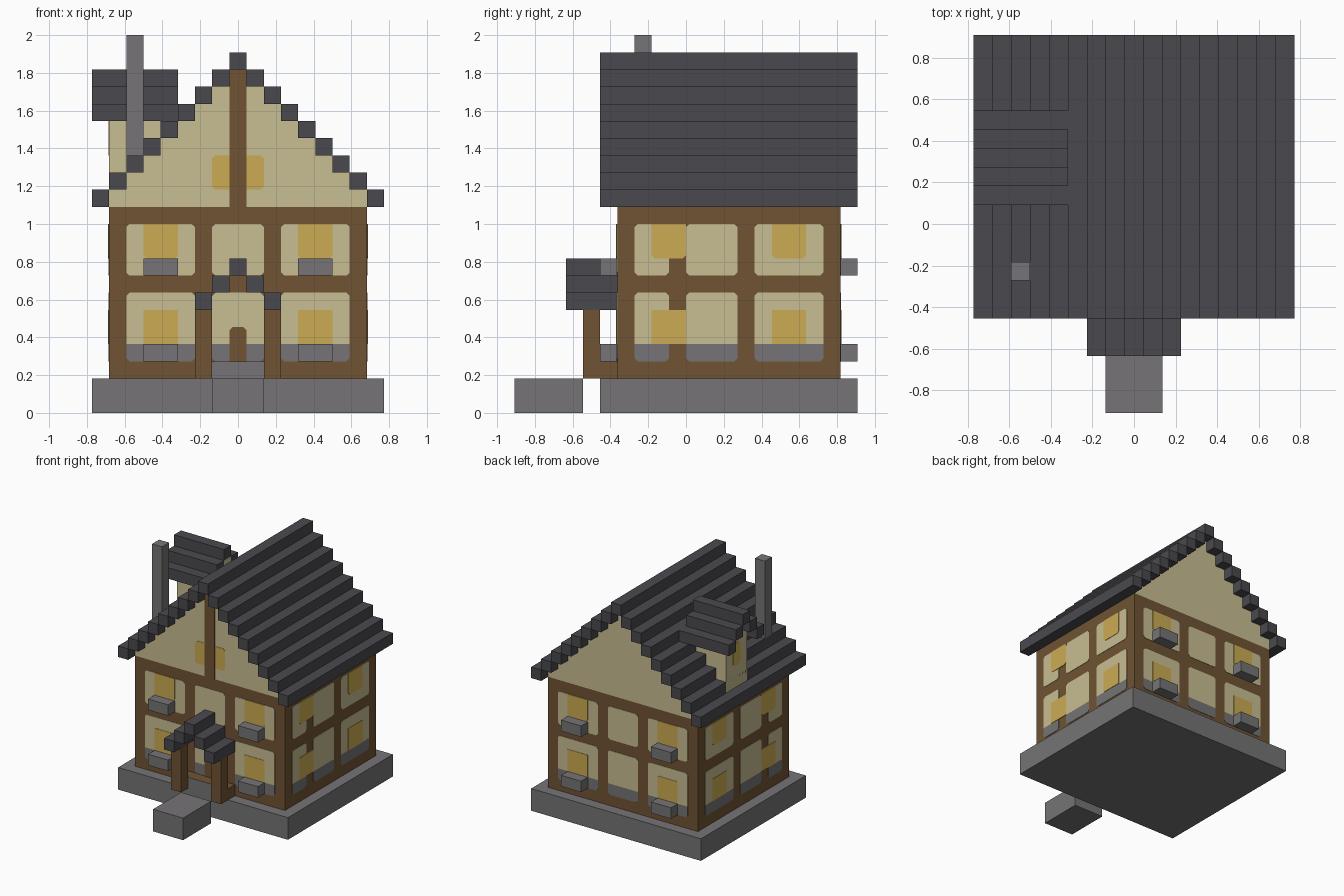
import bpy
import bmesh
from mathutils import Vector

if "Cube" in bpy.data.objects:
    bpy.data.objects.remove(bpy.data.objects["Cube"], do_unlink=True)

U = 1 / 11          # one block
CUT = 0.18          # corner cut of panels, in blocks
STEP = 0.035        # plate layer thickness, in blocks


def material(name, rgb):
    linear = [((c / 255 + 0.055) / 1.055) ** 2.4 for c in rgb] + [1]
    mat = bpy.data.materials.new(name)
    mat.use_nodes = True
    mat.diffuse_color = linear
    mat.node_tree.nodes["Principled BSDF"].inputs["Base Color"].default_value = linear
    return mat


plaster = material("cream plaster", (200, 189, 146))
timber = material("brown timber", (112, 84, 51))
glass = material("yellow window", (203, 171, 82))
stone = material("grey stone", (118, 116, 118))
slate = material("dark slate", (74, 73, 78))


def prism(name, outline, depth, mat):
    """Extrude a flat outline of 3D points along a depth vector (in blocks)."""
    bm = bmesh.new()
    face = bm.faces.new([bm.verts.new(Vector(p) * U) for p in outline])
    new = bmesh.ops.extrude_face_region(bm, geom=[face])["geom"]
    verts = [v for v in new if isinstance(v, bmesh.types.BMVert)]
    bmesh.ops.translate(bm, verts=verts, vec=Vector(depth) * U)
    bmesh.ops.recalc_face_normals(bm, faces=bm.faces)
    mesh = bpy.data.meshes.new(name)
    bm.to_mesh(mesh)
    bm.free()
    mesh.materials.append(mat)
    obj = bpy.data.objects.new(name, mesh)
    bpy.context.collection.objects.link(obj)
    return obj


def box(name, xs, ys, zs, mat):
    (a, b), (c, d), (e, f) = xs, ys, zs
    return prism(name, [(a, c, e), (b, c, e), (b, d, e), (a, d, e)], (0, 0, f - e), mat)


def plate(name, wall, span, zs, mat, layer=1, low=True, high=True):
    """Thin plate on a wall; wall = (axis, position, outward sign)."""
    axis, pos, sign = wall
    (a, b), (e, f) = span, zs
    lo, hi = CUT * low, CUT * high
    pts = [(a + lo, e), (b - lo, e)] + ([(b, e + lo)] if low else [])
    pts += ([(b, f - hi)] if high else []) + [(b - hi, f), (a + hi, f)]
    pts += ([(a, f - hi)] if high else []) + ([(a, e + lo)] if low else [])
    flat = (lambda s, z: (s, pos, z)) if axis == "y" else (lambda s, z: (pos, s, z))
    push = sign * STEP * layer
    return prism(name, [flat(*p) for p in pts],
                 (0, push, 0) if axis == "y" else (push, 0, 0), mat)


def wall_bays(side, wall, bays, windows):
    """Two floors of plaster bays, lower stone band and lit windows."""
    for bay in bays:
        plate(side + "_upper_bay", wall, bay, (8, 11), plaster)
        plate(side + "_lower_bay", wall, bay, (4, 7), plaster, low=False)
        plate(side + "_stone_band", wall, bay, (3, 4), stone, high=False)
    for win in windows:
        plate(side + "_upper_window", wall, win, (9, 11), glass, 2, high=False)
        plate(side + "_lower_window", wall, win, (4, 6), glass, 2, low=False, high=False)


# Base, path and timber body
box("base", (-8.5, 8.5), (-5, 10), (0, 2), stone)
box("path_block", (-1.5, 1.5), (-10, -6), (0, 2), stone)
box("house_body", (-7.5, 7.5), (-4, 9), (2, 12), timber)

# Stepped plaster gable block under the roof
right = []
for i in range(8):
    right += [(7.5 - i, 12 + i), (7.5 - i, 13 + i)]
left = [(-x, z) for x, z in reversed(right)]
prism("gable", [(x, -4, z) for x, z in right + left], (0, 13, 0), plaster)

# Main roof bars
for i in range(8):
    for s in (-1, 1):
        box("roof_bar", sorted((s * (7.5 - i), s * (8.5 - i))), (-5, 10), (12 + i, 13 + i), slate)
box("roof_ridge", (-0.5, 0.5), (-5, 10), (20, 21), slate)

# Wall bays and windows
front, back = ("y", -4, -1), ("y", 9, 1)
long_bays = [(-6.5, -2.5), (-1.5, 1.5), (2.5, 6.5)]
long_windows = [(-5.5, -3.5), (3.5, 5.5)]
wall_bays("front", front, long_bays, long_windows)
wall_bays("back", back, long_bays, long_windows)
for side, s in (("left", 1), ("right", -1)):
    wall_bays(side, ("x", 7.5 * s, s), [(-3, -1), (0, 3), (4, 8)], [(-2, 0), (5, 7)])

# Window boxes on front and back
for ys in ((-5, -4), (9, 10)):
    for win in long_windows:
        for z in (3, 8):
            box("window_box", win, ys, (z, z + 1), stone)

# Front gable window, post and door
plate("gable_window", front, (-1.5, 1.5), (13, 15), glass)
plate("gable_post", front, (-0.5, 0.5), (12, 20), timber, 2, False, False)
plate("door", front, (-0.5, 0.5), (3, 5), timber, 2, low=False)

# Porch: step, posts and stepped roof
box("porch_step", (-2.5, 2.5), (-5, -4), (2, 3), timber)
plate("porch_step_front", ("y", -5, -1), (-1.5, 1.5), (2, 3), stone, 1, False, False)
for s in (-1, 1):
    box("porch_post", sorted((s * 1.5, s * 2.5)), (-6, -5), (2, 6), timber)
    for i in range(2):
        box("porch_roof_bar", sorted((s * (1.5 - i), s * (2.5 - i))), (-7, -4), (6 + i, 7 + i), slate)
box("porch_ridge", (-0.5, 0.5), (-7, -4), (8, 9), slate)

# Dormer on the right slope
box("dormer_body", (-7.5, -3.5), (2, 5), (13, 18), plaster)
box("dormer_gable", (-7.5, -3.5), (3, 4), (18, 19), plaster)
plate("dormer_window", ("x", -7.5, -1), (3, 4), (15, 17), glass)
for s in (-1, 1):
    for i in range(2):
        box("dormer_roof_bar", (-8.5, -3.5), sorted((3.5 + s * (1.5 - i), 3.5 + s * (2.5 - i))),
            (17 + i, 18 + i), slate)
box("dormer_ridge", (-8.5, -3.5), (3, 4), (19, 20), slate)

# Chimney
box("chimney", (-6.5, -5.5), (-3, -2), (15, 22), stone)
